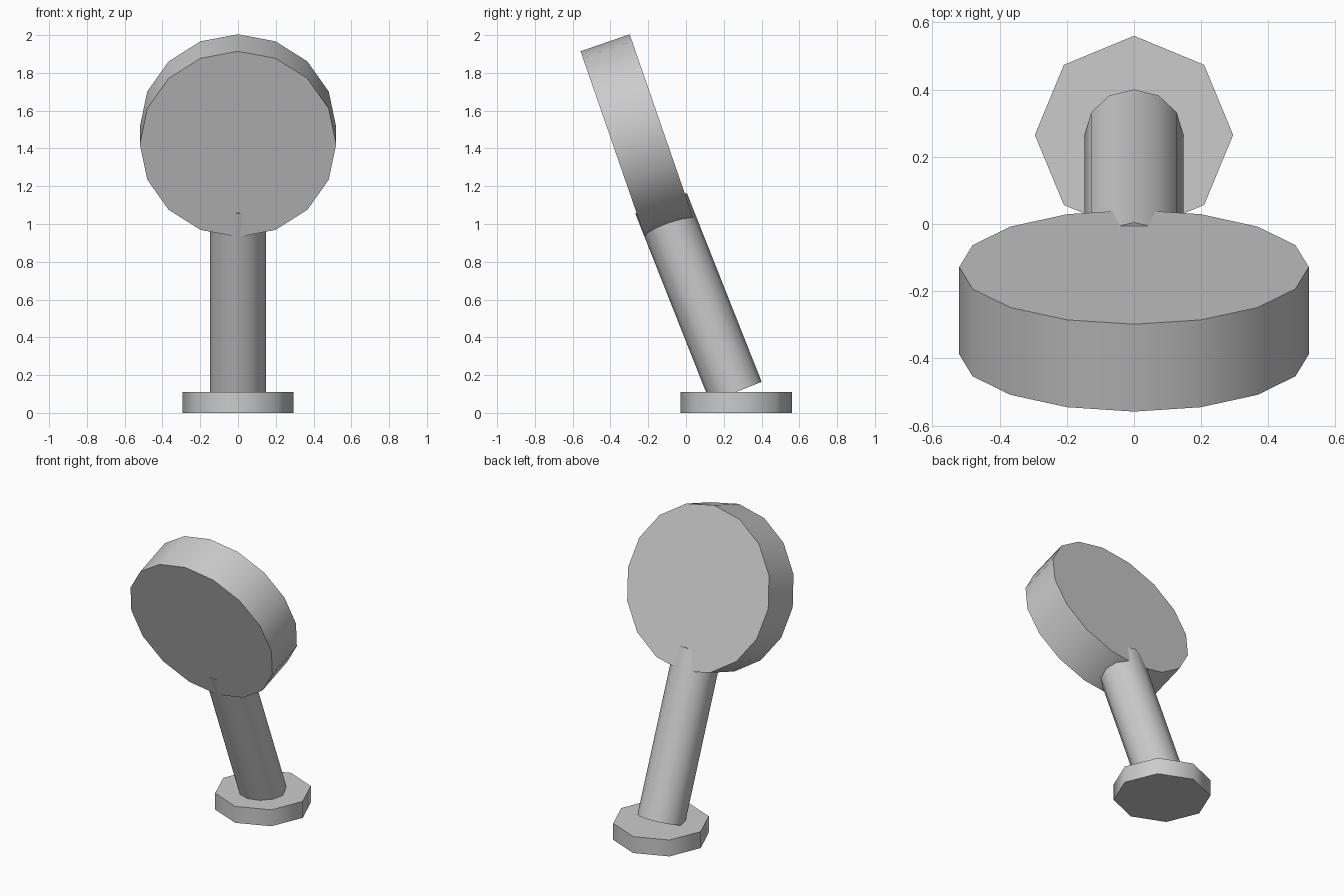
import bpy
import math
from mathutils import Vector

# Remove the default object
cube = bpy.data.objects.get("Cube")
if cube:
    bpy.data.objects.remove(cube, do_unlink=True)

# Single plain grey
GREY = (0.6, 0.6, 0.6, 1.0)
grey = bpy.data.materials.new("plain_grey")
grey.use_nodes = True
grey.diffuse_color = GREY
grey.node_tree.nodes["Principled BSDF"].inputs["Base Color"].default_value = GREY


def cylinder(name, sides, radius, depth, centre, tilt=0.0):
    """Cylinder tilted about x, with smooth walls and flat caps."""
    bpy.ops.mesh.primitive_cylinder_add(
        vertices=sides, radius=radius, depth=depth,
        location=centre, rotation=(tilt, 0, 0))
    part = bpy.context.object
    part.name = name
    part.data.materials.append(grey)
    bpy.ops.object.shade_smooth_by_angle(angle=math.radians(60))
    return part


# Octagonal foot
cylinder("base", 8, 0.295, 0.11, (0, 0.265, 0.055))

# Leaning handle, its lower end sunk in the foot
low, high = Vector((0, 0.264, 0.11)), Vector((0, -0.132, 1.11))
lean = high - low
cylinder("handle", 12, 0.147, lean.length, (low + high) / 2,
         math.atan2(-lean.y, lean.z))

# Thick round head, its axis close to horizontal
cylinder("head_disc", 16, 0.52, 0.275, (0, -0.258, 1.468),
         math.radians(19.1 - 90))
